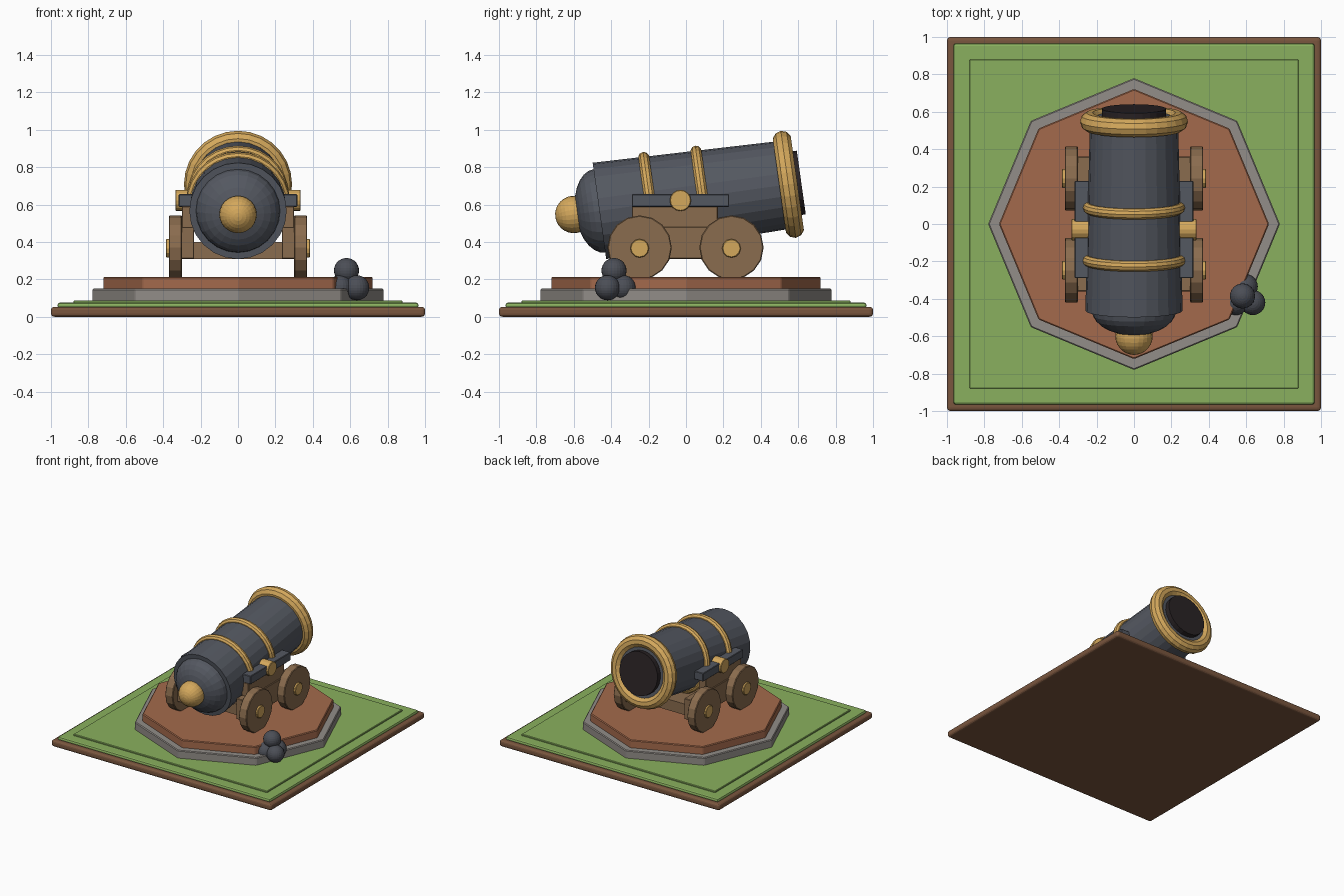
import bpy
from math import pi, radians
from mathutils import Matrix, Vector

if "Cube" in bpy.data.objects:
    bpy.data.objects.remove(bpy.data.objects["Cube"])


def material(name, *rgb):
    lin = [(c / 255 / 12.92) if c < 11 else ((c / 255 + 0.055) / 1.055) ** 2.4 for c in rgb]
    m = bpy.data.materials.new(name)
    m.use_nodes = True
    m.diffuse_color = (*lin, 1)
    m.node_tree.nodes["Principled BSDF"].inputs["Base Color"].default_value = (*lin, 1)
    return m


iron = material("gunmetal", 84, 88, 97)
shot = material("dark iron", 75, 78, 86)
gold = material("brass", 212, 168, 92)
wood = material("carriage wood", 138, 108, 78)
dirt = material("earth brown", 122, 86, 62)
grass = material("grass green", 138, 176, 94)
stone = material("stone grey", 146, 141, 136)
clay = material("brick clay", 164, 106, 76)
black = material("bore black", 42, 35, 37)


def finish(name, mat, bevel=0.0, segments=1):
    o = bpy.context.object
    o.name = name
    o.data.materials.append(mat)
    if bevel:
        b = o.modifiers.new("bevel", "BEVEL")
        b.width, b.segments = bevel, segments
    return o


def box(name, mat, x, y, z, bevel=0.0, segments=1):
    """Box given by its (low, high) range on each axis."""
    lo, hi = Vector((x[0], y[0], z[0])), Vector((x[1], y[1], z[1]))
    bpy.ops.mesh.primitive_cube_add(size=1, location=(lo + hi) / 2)
    o = finish(name, mat, bevel, segments)
    o.data.transform(Matrix.Diagonal((*(hi - lo), 1)))
    return o


def drum(name, mat, r1, r2, depth, sides, loc, rot=(0, 0, 0), bevel=0.0):
    bpy.ops.mesh.primitive_cone_add(vertices=sides, radius1=r1, radius2=r2,
                                    depth=depth, location=loc, rotation=rot)
    return finish(name, mat, bevel)


def ball(name, mat, r, loc):
    bpy.ops.mesh.primitive_uv_sphere_add(segments=24, ring_count=14, radius=r, location=loc)
    return finish(name, mat)


# Ground layers
box("earth_slab", dirt, (-1, 1), (-1, 1), (0, 0.053), 0.018, 3)
box("grass_slab", grass, (-0.965, 0.965), (-0.965, 0.965), (0.045, 0.075), 0.012, 2)
box("grass_step", grass, (-0.88, 0.88), (-0.88, 0.88), (0.07, 0.087), 0.004)

# Eight-sided platform, corners on the axes
drum("stone_footing", stone, 0.78, 0.78, 0.07, 8, (0, 0, 0.115), bevel=0.006)
drum("clay_platform", clay, 0.722, 0.722, 0.07, 8, (0, 0, 0.178), bevel=0.006)

# Barrel parts are placed along a tilted axis, t measured from the breech
TILT = radians(8)
BREECH = Vector((0, -0.463, 0.566))
AXIS = Matrix.Rotation(TILT, 3, "X") @ Vector((0, 1, 0))
TURN = (TILT - pi / 2, 0, 0)


def on_axis(t):
    return BREECH + AXIS * t


drum("barrel", iron, 0.26, 0.235, 1.05, 24, on_axis(0.525), TURN)
drum("bore", black, 0.172, 0.172, 0.14, 24, on_axis(1.02), TURN)
dome = ball("breech_dome", iron, 0.225, on_axis(0))
dome.rotation_euler = TURN
dome.scale.z = 0.58
knob = ball("breech_knob", gold, 0.1, on_axis(-0.138))
knob.rotation_euler = TURN

for name, t, major, minor in (("rear_band", 0.275, 0.25, 0.03),
                              ("middle_band", 0.556, 0.244, 0.03),
                              ("muzzle_ring", 1.02, 0.238, 0.051)):
    bpy.ops.mesh.primitive_torus_add(major_segments=28, minor_segments=10, major_radius=major,
                                     minor_radius=minor, location=on_axis(t), rotation=TURN)
    finish(name, gold)

# Carriage
SIDE = (0, pi / 2, 0)
box("carriage_bed", wood, (-0.24, 0.24), (-0.3, 0.3), (0.31, 0.4))
drum("trunnion", gold, 0.057, 0.057, 0.67, 16, (0, -0.03, 0.622), SIDE, 0.004)

for side, s in (("left", 1), ("right", -1)):
    def span(a, b):
        return tuple(sorted((a * s, b * s)))

    box(side + "_lower_cheek", wood, span(0.235, 0.308), (-0.36, 0.36), (0.31, 0.48), 0.004)
    box(side + "_upper_cheek", wood, span(0.235, 0.3), (-0.29, 0.17), (0.47, 0.59), 0.004)
    box(side + "_cap_rail", iron, span(0.235, 0.317), (-0.29, 0.23), (0.588, 0.656), 0.004)
    for end, y in (("front", -0.248), ("rear", 0.243)):
        drum(f"{side}_{end}_wheel", wood, 0.172, 0.172, 0.07, 16,
             (s * 0.335, y, 0.38 - 0.001), SIDE, 0.005).location.z = 0.37
        drum(f"{side}_{end}_hub", gold, 0.05, 0.05, 0.1, 12, (s * 0.335, y, 0.366), SIDE, 0.004)

# Stack of shot beside the platform
for i, p in enumerate(((0.635, -0.42, 0.155), (0.545, -0.42, 0.155),
                       (0.595, -0.335, 0.155), (0.58, -0.385, 0.247))):
    ball(f"shot_{i + 1}", shot, 0.067, p)
